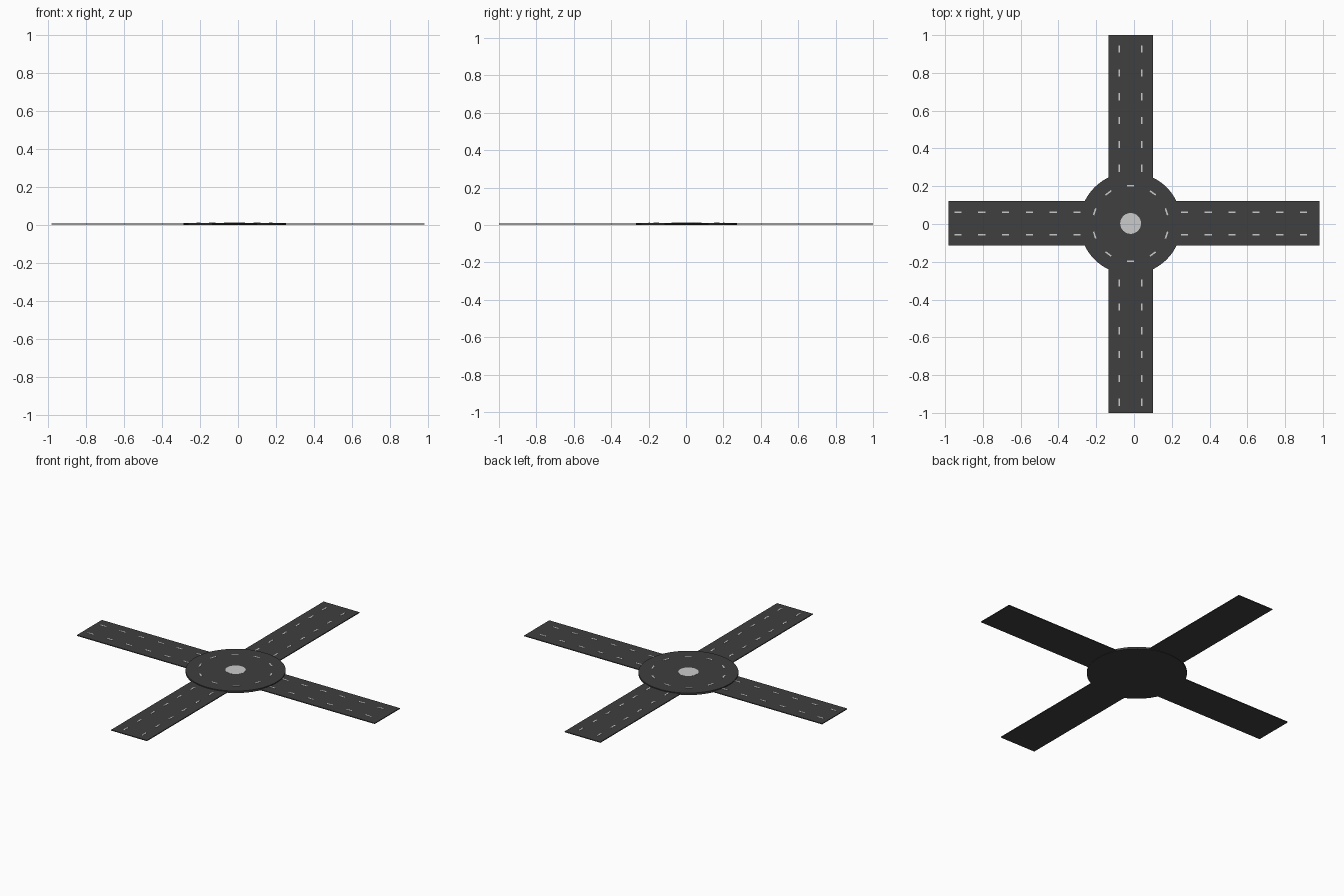
import bpy, bmesh, math
from mathutils import Matrix

if "Cube" in bpy.data.objects:
    bpy.data.objects.remove(bpy.data.objects["Cube"])

CX, CY = -0.018, 0.003          # centre of the roundabout
ROAD_TOP, DISC_TOP = 0.007, 0.012

asphalt = bpy.data.materials.new("asphalt")
asphalt.diffuse_color = (0.05, 0.05, 0.05, 1)
asphalt.use_nodes = True
asphalt.node_tree.nodes["Principled BSDF"].inputs["Base Color"].default_value = asphalt.diffuse_color


def finish(name, bm, mat=None):
    mesh = bpy.data.meshes.new(name)
    bm.to_mesh(mesh)
    bm.free()
    ob = bpy.data.objects.new(name, mesh)
    bpy.context.collection.objects.link(ob)
    if mat:
        mesh.materials.append(mat)
    return ob


def add_box(bm, x, y, z, sx, sy, sz, angle=0):
    m = (Matrix.Translation((x, y, z)) @ Matrix.Rotation(angle, 4, 'Z')
         @ Matrix.Diagonal((sx, sy, sz, 1)))
    bmesh.ops.create_cube(bm, size=1, matrix=m)


def disc(name, radius, z0, z1, mat=None):
    bm = bmesh.new()
    bmesh.ops.create_cone(bm, cap_ends=True, segments=64, radius1=radius,
                          radius2=radius, depth=z1 - z0,
                          matrix=Matrix.Translation((CX, CY, (z0 + z1) / 2)))
    ob = finish(name, bm, mat)
    bpy.context.view_layer.objects.active = ob
    ob.select_set(True)
    bpy.ops.object.shade_smooth_by_angle()
    ob.select_set(False)


# Four road arms, running in from the ends to under the disc
W, Z0 = 0.236, 0.002
for name, x0, x1, y0, y1 in (
        ("east_road", CX, 0.982, CY - W / 2, CY + W / 2),
        ("west_road", -0.982, CX, CY - W / 2, CY + W / 2),
        ("north_road", CX - W / 2, CX + W / 2, CY, 1),
        ("south_road", CX - W / 2, CX + W / 2, -1, CY)):
    bm = bmesh.new()
    add_box(bm, (x0 + x1) / 2, (y0 + y1) / 2, (Z0 + ROAD_TOP) / 2,
            x1 - x0, y1 - y0, ROAD_TOP - Z0)
    finish(name, bm, asphalt)

# Roundabout disc and centre island
disc("roundabout_disc", 0.27, 0, DISC_TOP, asphalt)
disc("centre_island", 0.055, DISC_TOP - 0.002, DISC_TOP + 0.001)

# Lane dashes on each arm: outermost dash position, direction inwards
L, DW, STEP = 0.038, 0.008, 0.1262
for name, start, inward, along_x in (
        ("east_dashes", 0.898, -1, True), ("west_dashes", -0.932, 1, True),
        ("north_dashes", 0.926, -1, False), ("south_dashes", -0.944, 1, False)):
    bm = bmesh.new()
    for i in range(6):
        p = start + inward * i * STEP
        for off in (-0.06, 0.06):
            if along_x:
                add_box(bm, p, CY + off, ROAD_TOP, L, DW, 0.002)
            else:
                add_box(bm, CX + off, p, ROAD_TOP, DW, L, 0.002)
    finish(name, bm)

# Ring of dashes on the disc
bm = bmesh.new()
for i in range(10):
    a = math.pi / 2 + i * math.tau / 10
    add_box(bm, CX + 0.2 * math.cos(a), CY + 0.2 * math.sin(a), DISC_TOP,
            DW, L, 0.002, a)
finish("ring_dashes", bm)
